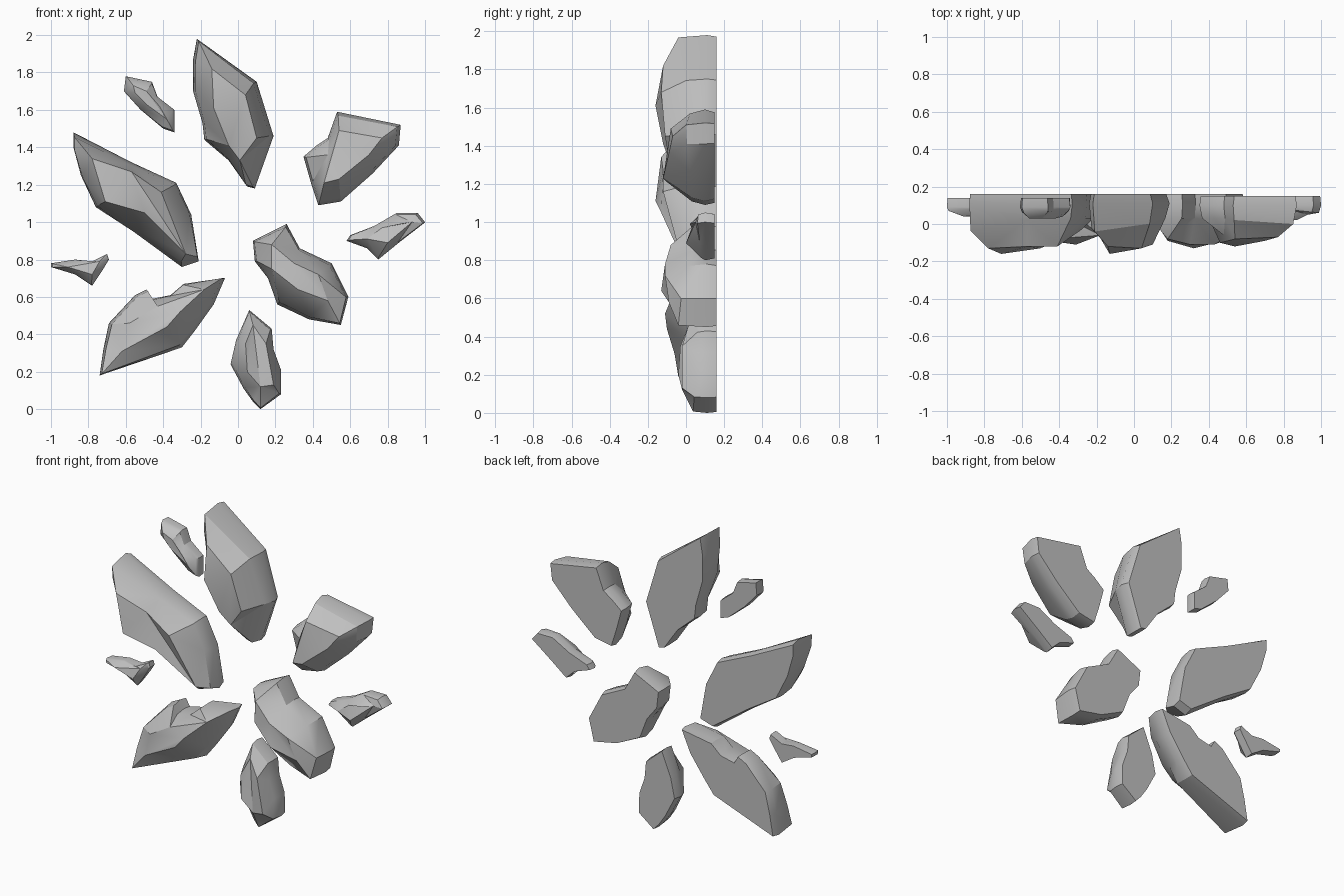
import bpy
import bmesh
import math
from mathutils import Vector

default_cube = bpy.data.objects.get("Cube")
if default_cube:
    bpy.data.objects.remove(default_cube, do_unlink=True)

# Single stone colour
stone = bpy.data.materials.new("stone_grey")
stone.use_nodes = True
stone_colour = (0.53, 0.53, 0.53, 1)
stone.diffuse_color = stone_colour
stone.node_tree.nodes["Principled BSDF"].inputs["Base Color"].default_value = stone_colour

BURST_CENTRE = Vector((0, 0, 1))


def add_loop(bm, points):
    return [bm.verts.new(point) for point in points]


def wall(bm, lower, upper):
    """Join two rings that have matching corners."""
    count = len(lower)
    for i in range(count):
        j = (i + 1) % count
        bm.faces.new((lower[i], lower[j], upper[j], upper[i]))


def stitch(bm, outer, inner):
    """Join two rings of different corner counts, always by the shorter diagonal."""
    pairs = [(a, b) for a in range(len(outer)) for b in range(len(inner))]
    a, b = min(pairs, key=lambda p: (outer[p[0]].co - inner[p[1]].co).length)
    outer = outer[a:] + outer[:a + 1]
    inner = inner[b:] + inner[:b + 1]
    i = j = 0
    while i < len(outer) - 1 or j < len(inner) - 1:
        step_outer = j == len(inner) - 1
        if not step_outer and i < len(outer) - 1:
            ahead_outer = (outer[i + 1].co - inner[j].co).length
            ahead_inner = (outer[i].co - inner[j + 1].co).length
            step_outer = ahead_outer < ahead_inner
        if step_outer:
            bm.faces.new((outer[i], outer[i + 1], inner[j]))
            i += 1
        else:
            bm.faces.new((outer[i], inner[j + 1], inner[j]))
            j += 1


def rock(name, outline, crown, back=16, rim=3, tilt=7, taper=0.97):
    """Flat-backed shard: outline is (x, z), crown is (x, y, z), in hundredths."""
    side = [Vector((x, 0, z)) / 100 for x, z in outline]
    middle = sum(side, Vector()) / len(side)
    outward = (middle - BURST_CENTRE).normalized()
    reach = max(abs((p - middle).dot(outward)) for p in side)

    def ring(along, across, depth, lean=0):
        """Outline shrunk along and across the burst direction."""
        points = []
        for p in side:
            length = (p - middle).dot(outward)
            spine = outward * length
            q = middle + spine * along + (p - middle - spine) * across
            lift = max(0, length / reach) * lean
            points.append((q.x, (depth - lift) / 100, q.z))
        return points

    bm = bmesh.new()
    back_ring = add_loop(bm, ring(0.98, 0.93, back))
    edge_ring = add_loop(bm, ring(1, 1, back - 5))
    rim_ring = add_loop(bm, ring(taper, 0.91, rim, tilt))
    crown_ring = add_loop(bm, [Vector(p) / 100 for p in crown])
    bm.faces.new(back_ring)
    wall(bm, back_ring, edge_ring)
    wall(bm, edge_ring, rim_ring)
    stitch(bm, rim_ring, crown_ring)
    top = bm.faces.new(crown_ring)
    bmesh.ops.triangulate(bm, faces=[top])
    bmesh.ops.recalc_face_normals(bm, faces=bm.faces[:])
    mesh = bpy.data.meshes.new(name)
    bm.to_mesh(mesh)
    bm.free()
    mesh.materials.append(stone)
    obj = bpy.data.objects.new(name, mesh)
    bpy.context.collection.objects.link(obj)
    bpy.ops.object.select_all(action="DESELECT")
    obj.select_set(True)
    bpy.context.view_layer.objects.active = obj
    bpy.ops.object.shade_smooth_by_angle(angle=math.radians(30))


# Large shards
rock("top_rock",
     [(-22, 198), (10, 175), (19, 146), (9, 118), (5, 119),
      (-5, 133), (-18, 144), (-19, 153), (-24, 170), (-24, 187)],
     [(-14, -12, 182), (4, -13, 168), (10, -11, 145),
      (1, -9, 133), (-5, -12, 141), (-13, -16, 161)])

rock("upper_right_rock",
     [(-88, 148), (-57, 132), (-33, 121), (-25, 104), (-21, 79),
      (-30, 76), (-56, 95), (-76, 108), (-84, 125), (-88, 140)],
     [(-78, -13, 134), (-57, -12, 127), (-41, -12, 116),
      (-28, -3, 83), (-50, -13, 105), (-71, -16, 111)])

rock("upper_left_rock",
     [(53, 159), (87, 152), (86, 141), (72, 126), (55, 111),
      (43, 109), (39, 121), (35, 135), (42, 141), (48, 145)],
     [(54, -8, 149), (77, -7, 145), (70, -9, 136),
      (54, -12, 123), (46, -10, 121), (48, -6, 136)],
     back=15, tilt=3, taper=0.94)

rock("lower_left_rock",
     [(26, 99), (33, 86), (50, 78), (59, 60), (55, 45),
      (38, 48), (21, 56), (16, 70), (9, 79), (8, 90)],
     [(18, -8, 88), (30, -11, 78), (43, -11, 72),
      (48, -9, 58), (32, -13, 64), (18, -9, 75)])

rock("lower_right_rock",
     [(-7, 70), (-13, 56), (-23, 42), (-30, 33), (-74, 18), (-72, 32),
      (-69, 46), (-55, 61), (-49, 64), (-46, 59), (-36, 61), (-29, 67)],
     [(-18, -6, 64), (-31, -11, 52), (-38, -10, 44),
      (-62, -6, 31), (-58, -7, 46), (-43, -8, 55)])

rock("bottom_rock",
     [(6, 53), (18, 43), (19, 32), (23, 21), (23, 8),
      (12, 0), (8, 4), (3, 11), (-4, 24), (-1, 37)],
     [(8, 1, 45), (15, -2, 35), (19, -2, 13),
      (12, -2, 12), (5, -4, 20), (4, -3, 35)], rim=6, tilt=3)

# Small chips
rock("upper_right_chip",
     [(-60, 178), (-46, 175), (-43, 167), (-34, 160),
      (-34, 148), (-40, 150), (-52, 160), (-61, 170)],
     [(-56, 3, 173), (-49, 3, 170), (-42, 3, 162), (-38, 4, 155),
      (-49, 3, 163), (-55, 3, 169)], back=14, rim=7, tilt=1, taper=0.93)

rock("left_chip",
     [(85, 105), (96, 105), (100, 100), (86, 89), (75, 80),
      (69, 86), (58, 90), (60, 93), (73, 98)],
     [(77, 3, 97), (87, 2, 99), (93, 5, 100), (80, 0, 89), (69, 3, 91)],
     back=15, rim=8, tilt=2, taper=0.95)

rock("right_chip",
     [(-70, 83), (-69, 80), (-72, 75), (-78, 66), (-87, 72),
      (-100, 76), (-100, 78), (-87, 80), (-78, 79)],
     [(-74, 6, 79), (-78, 4, 72), (-91, 4, 76)],
     back=14, rim=8, tilt=1, taper=0.95)
